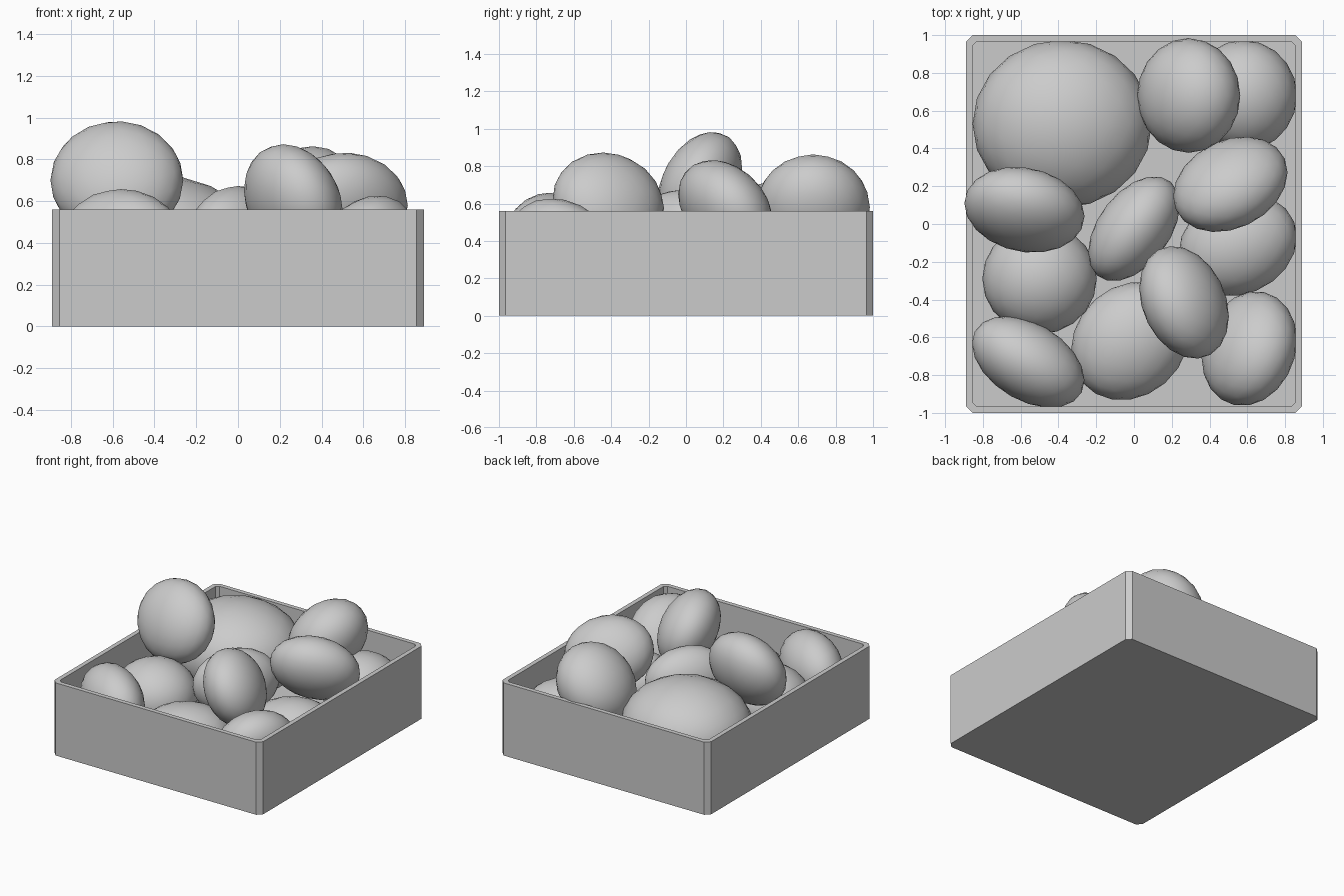
import bpy
import bmesh
from math import sqrt
from mathutils import Matrix, Vector

cube = bpy.data.objects.get("Cube")
if cube:
    bpy.data.objects.remove(cube, do_unlink=True)


def make_material(name, colour):
    material = bpy.data.materials.new(name)
    material.use_nodes = True
    material.diffuse_color = colour
    material.node_tree.nodes["Principled BSDF"].inputs["Base Color"].default_value = colour
    return material


grey = make_material("plain grey", (0.6, 0.6, 0.6, 1))


def add_object(name, bm):
    mesh = bpy.data.meshes.new(name)
    bmesh.ops.recalc_face_normals(bm, faces=bm.faces)
    bm.to_mesh(mesh)
    bm.free()
    mesh.materials.append(grey)
    obj = bpy.data.objects.new(name, mesh)
    bpy.context.collection.objects.link(obj)
    return obj


# Open crate: chamfered rectangles joined from the base, over the rim, to the floor
def chamfered_ring(bm, half_x, half_y, cut, z):
    corners = []
    for sx, sy in ((1, 1), (-1, 1), (-1, -1), (1, -1)):
        pair = [(sx * half_x, sy * (half_y - cut), z), (sx * (half_x - cut), sy * half_y, z)]
        corners += pair if sx == sy else reversed(pair)
    return [bm.verts.new(co) for co in corners]


def build_crate(half_x, half_y, height, wall, cut):
    bm = bmesh.new()
    inner = (half_x - wall, half_y - wall, cut * 0.6)
    rings = [
        chamfered_ring(bm, half_x, half_y, cut, 0),
        chamfered_ring(bm, half_x, half_y, cut, height),
        chamfered_ring(bm, *inner, height),
        chamfered_ring(bm, *inner, wall),
    ]
    for low, high in zip(rings, rings[1:]):
        for i in range(len(low)):
            j = (i + 1) % len(low)
            bm.faces.new((low[i], low[j], high[j], high[i]))
    bm.faces.new(rings[0])
    bm.faces.new(rings[-1])
    return add_object("crate", bm)


build_crate(half_x=0.89, half_y=1, height=0.56, wall=0.035, cut=0.035)


# Potatoes: spheres stretched to the given half sizes and leaned between axis pairs
def add_potato(name, centre, half_size, xy=0, xz=0, yz=0):
    across = sqrt(1 - xy * xy)
    mixed = (yz - xy * xz) / across
    upright = sqrt(1 - xz * xz - mixed * mixed)
    lean = Matrix(((1, 0, 0), (xy, across, 0), (xz, mixed, upright)))
    shape = Matrix.Diagonal(half_size) @ lean
    bm = bmesh.new()
    bmesh.ops.create_icosphere(bm, subdivisions=3, radius=1.01)
    for vert in bm.verts:
        vert.co = shape @ vert.co
    for face in bm.faces:
        face.smooth = True
    potato = add_object(name, bm)
    potato.location = Vector(centre)
    return potato


# Lower layer resting on the floor
add_potato("large_potato", (-0.38, 0.53, 0.38), (0.47, 0.44, 0.34))
add_potato("back_left_potato", (0.58, 0.68, 0.27), (0.28, 0.29, 0.25))
add_potato("left_potato", (0.55, -0.11, 0.25), (0.31, 0.27, 0.21), xy=0.15)
add_potato("front_middle_potato", (-0.02, -0.62, 0.25), (0.31, 0.31, 0.21), xy=0.15)
add_potato("right_potato", (-0.5, -0.29, 0.3), (0.3, 0.29, 0.26))
add_potato("front_left_potato", (0.61, -0.66, 0.345), (0.25, 0.3, 0.28), xy=0.15, xz=0.24, yz=-0.2)
add_potato("front_right_potato", (-0.56, -0.73, 0.405), (0.295, 0.24, 0.25), xy=-0.4)
add_potato("centre_potato", (0, -0.025, 0.425), (0.24, 0.275, 0.245), xy=0.45)

# Upper layer heaped above the rim
add_potato("top_back_potato", (0.29, 0.68, 0.58), (0.27, 0.3, 0.28), xz=0.25)
add_potato("top_right_potato", (-0.58, 0.075, 0.7), (0.315, 0.225, 0.28), xy=-0.15, yz=0.3)
add_potato("top_left_potato", (0.51, 0.21, 0.58), (0.3, 0.25, 0.25), xy=0.25, yz=-0.28)
add_potato("top_front_potato", (0.265, -0.415, 0.6), (0.235, 0.295, 0.27), xy=-0.25, xz=-0.2, yz=-0.1)
